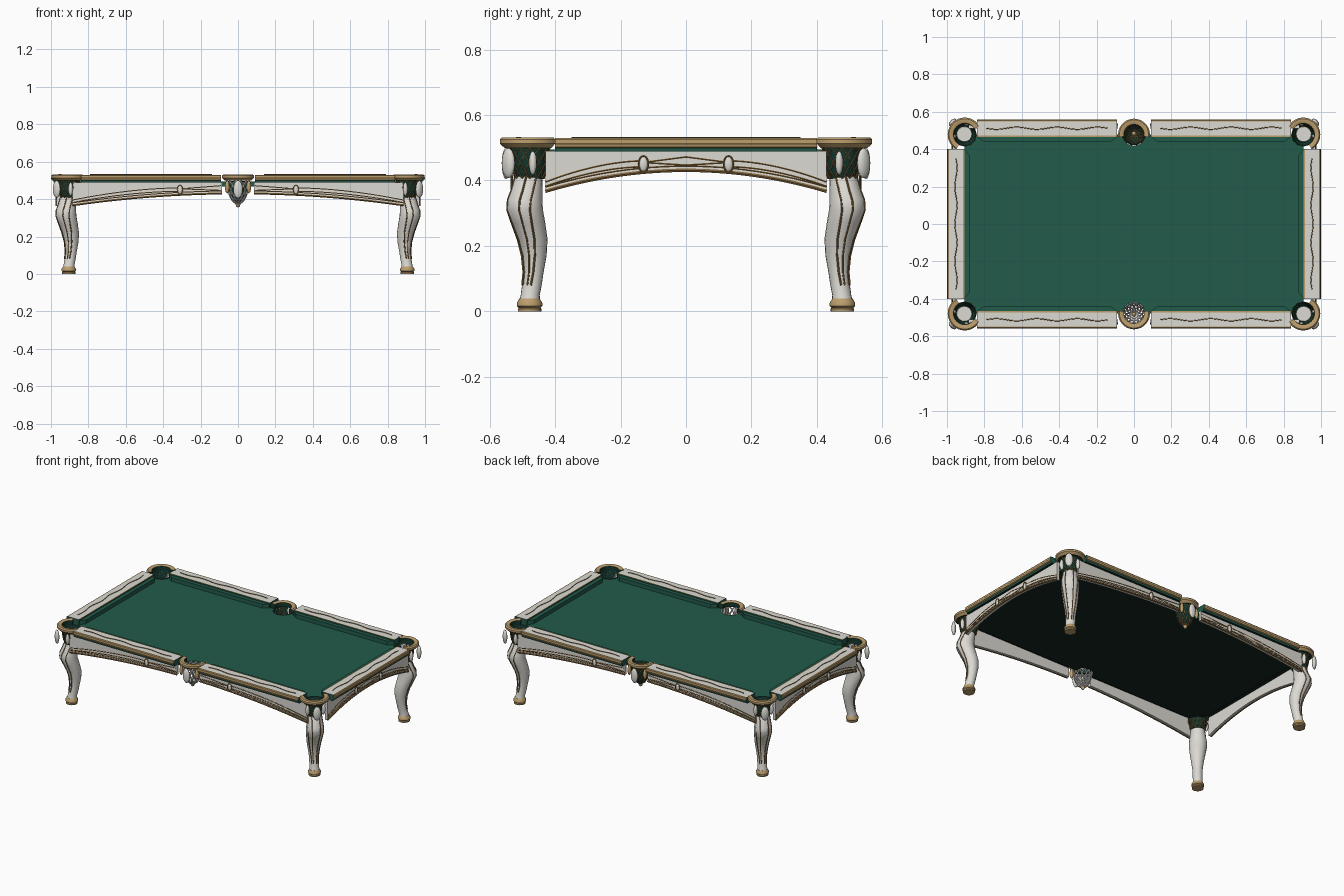
import bpy, bmesh, math
from math import sin, cos, pi, radians
from mathutils import Matrix, Vector

if "Cube" in bpy.data.objects:
    bpy.data.objects.remove(bpy.data.objects["Cube"])


def material(name, *rgb):
    m = bpy.data.materials.new(name)
    m.use_nodes = True
    m.diffuse_color = (*rgb, 1)
    m.node_tree.nodes["Principled BSDF"].inputs["Base Color"].default_value = (*rgb, 1)
    return m


WHITE = material("ivory paint", .72, .70, .65)
GOLD = material("antique gold", .50, .34, .15)
BROWN = material("dark gold", .22, .13, .045)
CLOTH = material("green cloth", .016, .105, .07)
DARK = material("dark green lining", .007, .04, .028)
SHADE = material("underside", .006, .018, .015)


def finish(name, mesh, mats, smooth=True):
    for m in mats:
        mesh.materials.append(m)
    if smooth:
        mesh.shade_smooth()
        mesh.set_sharp_from_angle(angle=radians(40))
    ob = bpy.data.objects.new(name, mesh)
    bpy.context.collection.objects.link(ob)
    return ob


def loft(name, rings, mats, caps=(True, True), smooth=True):
    """Skin closed rings; mats holds one material, or one per ring edge."""
    used = list(dict.fromkeys(mats))
    bm = bmesh.new()
    rows = [[bm.verts.new(p) for p in ring] for ring in rings]
    n = len(rows[0])
    for a, b in zip(rows, rows[1:]):
        for i in range(n):
            j = (i + 1) % n
            f = bm.faces.new((a[i], a[j], b[j], b[i]))
            f.material_index = used.index(mats[i % len(mats)])
    for cap, row in zip(caps, (rows[0], rows[-1])):
        if cap:
            bm.faces.new(row)
    bmesh.ops.recalc_face_normals(bm, faces=bm.faces)
    mesh = bpy.data.meshes.new(name)
    bm.to_mesh(mesh)
    bm.free()
    return finish(name, mesh, used, smooth)


def tubes(name, lines, radius, mat):
    cu = bpy.data.curves.new(name, "CURVE")
    cu.dimensions = "3D"
    cu.bevel_depth, cu.bevel_resolution = radius, 1
    cu.use_fill_caps = True
    for line in lines:
        sp = cu.splines.new("POLY")
        sp.points.add(len(line) - 1)
        for p, co in zip(sp.points, line):
            p.co = (*co, 1)
    tmp = bpy.data.objects.new(name + "_path", cu)
    bpy.context.collection.objects.link(tmp)
    dg = bpy.context.evaluated_depsgraph_get()
    mesh = bpy.data.meshes.new_from_object(tmp.evaluated_get(dg))
    bpy.data.objects.remove(tmp)
    mesh.materials.clear()
    return finish(name, mesh, [mat])


def oval(name, loc, size, turn, mat=WHITE):
    bm = bmesh.new()
    bmesh.ops.create_uvsphere(bm, u_segments=16, v_segments=10, radius=1)
    bm.transform(Matrix.Translation(loc) @ Matrix.Rotation(turn, 4, "Z") @ Matrix.Diagonal((*size, 1)))
    mesh = bpy.data.meshes.new(name)
    bm.to_mesh(mesh)
    bm.free()
    return finish(name, mesh, [mat])


def circle(x, y, z, r, n=20):
    return [(x + r * cos(2 * pi * i / n), y + r * sin(2 * pi * i / n), z) for i in range(n)]


def span(a, b, n):
    return [a + (b - a) * i / n for i in range(n + 1)]


def net(name, x, y, profile, mat, radius, count=12):
    # diagonal lattice wrapped around a turned profile
    lines = []
    for k in range(count):
        for s in (-1, 1):
            angs = [2 * pi * k / count + s * i * pi / count for i in range(len(profile))]
            lines.append([(x + r * cos(a), y + r * sin(a), z) for a, (r, z) in zip(angs, profile)])
    tubes(name, lines, radius, mat)


def pocket_ring(name, x, y, facing, half, profile):
    rings = [[(x + r * cos(a), y + r * sin(a), z) for r, z in profile]
             for a in span(facing - half, facing + half, 28)]
    loft(name, rings, [DARK, GOLD, GOLD, GOLD, GOLD, GOLD, DARK])


PX, PY = .905, .478

# Bed with pocket cut-outs along its outline
arc = [(.06 * cos(a), PY + .06 * sin(a)) for a in span(-pi / 2, 0, 8)]
arc += [(PX + .06 * cos(a), PY + .06 * sin(a)) for a in span(pi, 1.5 * pi, 8)]
outline = []
for sx, sy in ((1, 1), (1, -1), (-1, -1), (-1, 1)):
    part = [(sx * x, sy * y) for x, y in arc]
    outline += part if sx * sy > 0 else part[::-1][:-1]
outline = outline[:1] + [p for a, p in zip(outline, outline[1:]) if a != p]
bed = loft("bed", [[(x, y, z) for x, y in outline] for z in (.468, .495)], [CLOTH], smooth=False)
bed.data.materials.append(SHADE)
for f in bed.data.polygons:
    f.material_index = int(f.normal.z < -.5)


# Each side works in (depth from the outer edge, position along, height)
def long_side(s):
    return lambda d, t, z: (t, s * (.56 - d), z)


def short_side(s):
    return lambda d, t, z: (s * (1 - d), t, z)


RAIL = [(.014, .488), (.012, .499), (.003, .502), (0, .512), (.002, .515), (.002, .525), (.006, .53),
        (.012, .53), (.087, .53), (.095, .53), (.095, .488)]
RAIL_MATS = [CLOTH, GOLD, GOLD, BROWN, GOLD, GOLD, GOLD, WHITE, GOLD, CLOTH, SHADE]


def rail(label, put, a, b, wave):
    loft(label + "_rail", [[put(d, t, z) for d, z in RAIL] for t in (a, b)], RAIL_MATS, smooth=False)
    lo, hi = min(a, b), max(a, b)
    plan = [(.093, lo), (.12, lo + .035), (.12, hi - .035), (.093, hi)]
    loft(label + "_cushion", [[put(d, t, z) for d, t in plan] for z in (.496, .522)], [CLOTH], smooth=False)
    line = [put(.048 + .006 * sin(wave * pi * u), lo + .05 + u * (hi - lo - .1), .531) for u in span(0, 1, 60)]
    tubes(label + "_rail_inlay", [line], .0025, BROWN)


def apron(label, put, a, b, reach, drop, badges):
    def arch(t):
        return .428 - drop * (t / reach) ** 2
    ts = span(a, b, 24)
    loft(label + "_apron", [[put(.03, t, arch(t)), put(.03, t, .49), put(.05, t, .49), put(.05, t, arch(t))]
                            for t in ts], [WHITE], smooth=False)
    tubes(label + "_apron_moulding", [[put(.03, t, arch(t) + .003) for t in ts]], .006, BROWN)
    lines = [[put(.03, t, arch(t) + .016) for t in ts]]
    for c in badges:
        end = math.copysign(reach, c)
        near = 0 if abs(c) < .2 else math.copysign(.09, c)
        for z0, z1 in ((.395, .46), (.382, .442)):
            lines.append([put(.03, c + (end - c) * u, z1 + (z0 - z1) * u ** 1.8) for u in span(0, 1, 14)])
        for z1 in (.472, .447):
            lines.append([put(.03, c + (near - c) * u, .455 + (z1 - .455) * u) for u in span(0, 1, 4)])
        loc = put(.03, c, .45)
        flat = (.014, .009) if abs(loc[0]) < .9 else (.009, .014)
        oval(label + "_apron_badge", loc, (*flat, .024), 0)
        rim = [Vector(put(.026, c + .015 * cos(v), .45 + .025 * sin(v))) for v in span(0, 2 * pi, 20)]
        lines.append(rim)
    tubes(label + "_apron_scrolls", lines, .003, BROWN)


for s, name in ((-1, "front"), (1, "back")):
    for h, side in ((-1, "right"), (1, "left")):
        rail(f"{name}_{side}", long_side(s), h * .09, h * .84, 6)
        apron(f"{name}_{side}", long_side(s), h * .085, h * .885, .885, .064, [h * .31])
for s, name in ((-1, "right"), (1, "left")):
    rail(name, short_side(s), -.4, .4, 7)
    apron(name, short_side(s), -.43, .43, .43, .064, [-.13, .13])

# Corners: leg, foot, pocket
LEG = [(.03, .478, .032), (.05, .476, .029), (.08, .471, .03), (.12, .466, .031), (.17, .464, .038),
       (.22, .469, .046), (.27, .482, .052), (.31, .493, .056), (.34, .493, .054), (.37, .487, .048),
       (.395, .483, .045), (.415, .48, .04)]
FOOT = [(.036, 0), (.036, .008), (.033, .011), (.039, .016), (.039, .026), (.034, .034), (.031, .04)]
BASKET = [(.042, .405), (.05, .43), (.055, .455), (.058, .48), (.06, .5)]
RING = [(.06, .499), (.06, .528), (.066, .532), (.084, .532), (.091, .525), (.091, .513), (.076, .499)]
for sx in (-1, 1):
    for sy in (-1, 1):
        label = ("front_" if sy < 0 else "back_") + ("left" if sx > 0 else "right")
        x, y = sx * PX, sy * PY
        out = math.atan2(sy, sx)
        centres = [(sx * (PX + c - PY), sy * c, z, r) for z, c, r in LEG]
        loft(label + "_leg", [circle(*c) for c in centres], [WHITE])
        loft(label + "_foot", [circle(x, y, z, r) for r, z in FOOT], [GOLD])
        carving = []
        for k in (-1.25, -.55, .55, 1.25):
            carving.append([(cx + r * cos(out + k * w), cy + r * sin(out + k * w), z)
                            for (cx, cy, z, r), w in zip(centres[2:], span(.55, 1.1, 9))])
        tubes(label + "_leg_carving", carving, .003, BROWN)
        loft(label + "_pocket", [circle(x, y, z, r, 24) for r, z in BASKET], [DARK], (True, False))
        net(label + "_pocket_lattice", x, y, [(r + .002, z) for r, z in BASKET], BROWN, .0022)
        pocket_ring(label + "_pocket_ring", x, y, out, radians(105), RING)
        for k, off, w, h in ((0, .092, .025, .046), (-.95, .06, .012, .036), (.95, .06, .012, .036)):
            a = out + k
            oval(label + "_ornament", (x + off * cos(a), y + off * sin(a), .453), (.014, w, h), a)

# Side pockets: open white net at the front, lined basket at the back
SIDE = [(.012, .378), (.03, .39), (.043, .415), (.053, .445), (.059, .475), (.062, .497)]
for s, label in ((-1, "front"), (1, "back")):
    y = s * (PY + .005)
    if s > 0:
        loft("back_side_pocket", [circle(0, y, z, r, 24) for r, z in SIDE], [DARK], (True, False))
    net(label + "_side_lattice", 0, y, SIDE, WHITE if s < 0 else BROWN, .0045 if s < 0 else .0025)
    pocket_ring(label + "_side_ring", 0, s * PY, s * pi / 2, radians(100), [(r - .006, z) for r, z in RING])
    oval(label + "_side_ornament", (0, s * .55, .452), (.025, .013, .048), 0)
    oval(label + "_side_tassel", (0, y, .374), (.013, .013, .018), 0, GOLD)
    for h in (-1, 1):
        oval(label + "_side_leaf", (h * .058, s * .52, .465), (.012, .012, .034), 0, GOLD)
